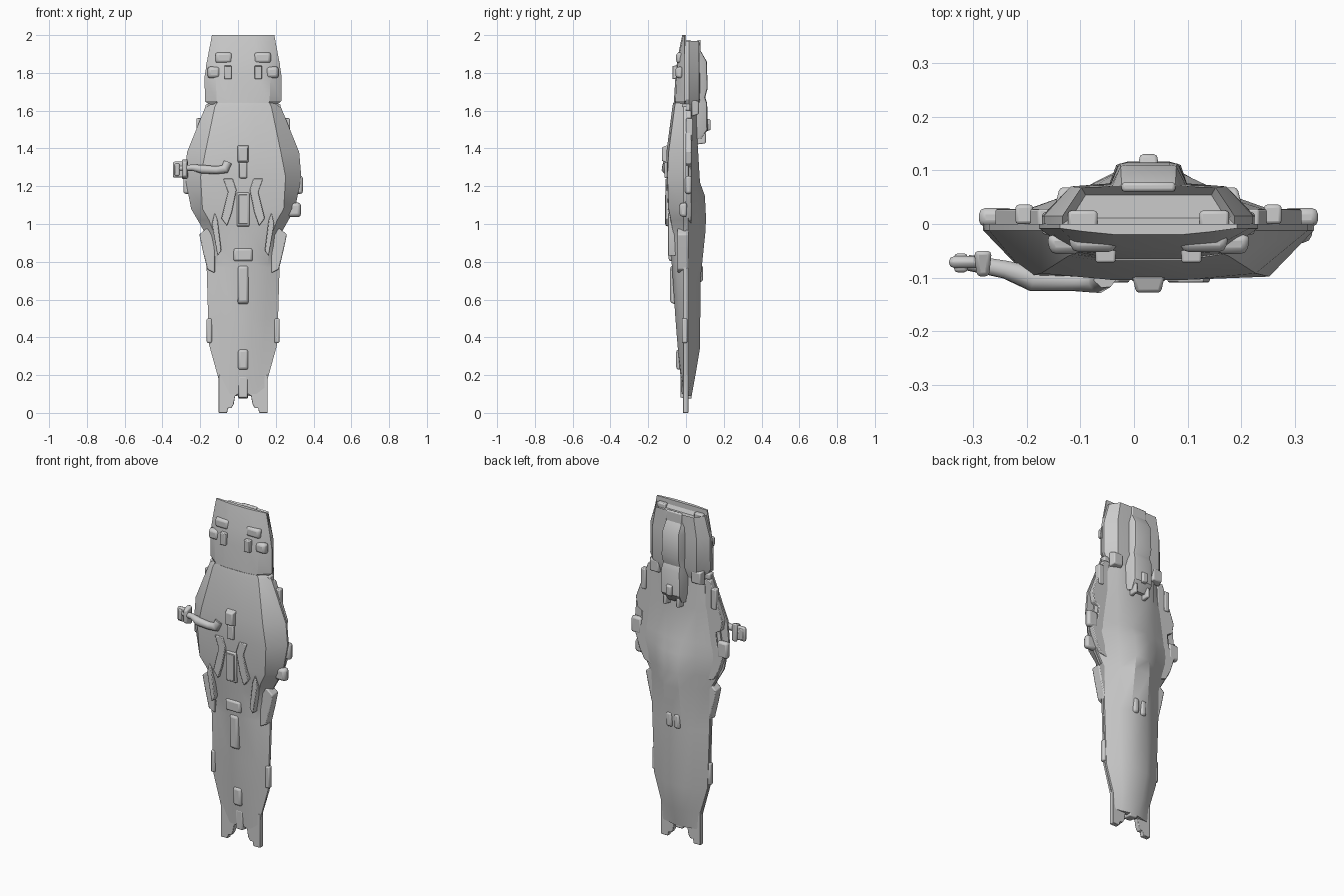
import bpy, bmesh, math
from mathutils import Vector

CX = 0.027  # hull symmetry line (the side arm shifts the bounding box)


def finish(name, bm, bevel=0.0, angle=25):
    bmesh.ops.recalc_face_normals(bm, faces=bm.faces)
    me = bpy.data.meshes.new(name)
    bm.to_mesh(me)
    bm.free()
    ob = bpy.data.objects.new(name, me)
    bpy.context.collection.objects.link(ob)
    if bevel:
        m = ob.modifiers.new("bevel", "BEVEL")
        m.width, m.segments, m.limit_method = bevel, 2, "ANGLE"
    bpy.ops.object.select_all(action="DESELECT")
    ob.select_set(True)
    bpy.context.view_layer.objects.active = ob
    bpy.ops.object.shade_smooth_by_angle(angle=math.radians(angle))
    return ob


def loft(name, sections, edge, cap_inset=0.0, bevel=0.0):
    """Symmetric shell; each section is z, half width, then (half width, y) pairs."""
    bm = bmesh.new()
    rings = []
    for z, w, *rest in sections:
        half = [(w, 0.0), (w, edge)] + list(zip(rest[::2], rest[1::2]))
        pts = half + [(-x, y) for x, y in reversed(half)]
        rings.append([bm.verts.new((CX + x, y, z)) for x, y in pts])
    n = len(rings[0])
    for a, b in zip(rings, rings[1:]):
        for i in range(n):
            j = (i + 1) % n
            bm.faces.new((a[i], a[j], b[j], b[i]))
    bm.faces.new(rings[0])
    top = bm.faces.new(rings[-1])
    if cap_inset:
        bm.normal_update()
        bmesh.ops.inset_region(bm, faces=[top], thickness=cap_inset)
        for v in top.verts:
            v.co.z -= 0.02
    return finish(name, bm, bevel, 28)


def block(name, x, y, z, taper=1.0, bevel=0.006, out=-1):
    """Box from ranges; the face on the 'out' side in y is scaled by taper."""
    bm = bmesh.new()
    bmesh.ops.create_cube(bm, size=1)
    c = [(r[0] + r[1]) / 2 for r in (x, y, z)]
    d = [r[1] - r[0] for r in (x, y, z)]
    for v in bm.verts:
        t = taper if v.co.y * out > 0 else 1
        v.co = (c[0] + v.co.x * d[0] * t, c[1] + v.co.y * d[1], c[2] + v.co.z * d[2] * t)
    return finish(name, bm, bevel)


def plate(name, outline, y0, y1, bevel=0.004):
    """Flat panel from an x,z outline, given thickness in y."""
    bm = bmesh.new()
    f = bm.faces.new([bm.verts.new((x, y0, z)) for x, z in outline])
    r = bmesh.ops.extrude_face_region(bm, geom=[f])
    for v in r["geom"]:
        if isinstance(v, bmesh.types.BMVert):
            v.co.y = y1
    return finish(name, bm, bevel)


def both(name, x, *args, **kw):
    for s, side in ((-1, "left"), (1, "right")):
        r = sorted((CX + s * x[0], CX + s * x[1]))
        block(f"{side}_{name}", r, *args, **kw)


# Front hull shell
loft("front_hull", [
    (0.10, .130, .070, -.016, .020, -.022),
    (0.18, .130, .085, -.022, .025, -.028),
    (0.36, .180, .110, -.028, .035, -.045),
    (0.50, .185, .120, -.034, .040, -.056),
    (0.77, .193, .130, -.050, .045, -.074),
    (0.79, .178, .130, -.052, .045, -.076),
    (0.94, .195, .150, -.065, .055, -.088),
    (1.02, .240, .180, -.080, .060, -.093),
    (1.08, .275, .215, -.092, .070, -.096),
    (1.25, .308, .225, -.098, .080, -.102),
    (1.38, .297, .200, -.092, .070, -.104),
    (1.62, .200, .150, -.060, .060, -.072),
    (1.64, .170, .140, -.056, .060, -.068)], -.012)
# Rear hull shell with central spine
loft("rear_hull", [
    (0.09, .120, .075, .018, .030, .030),
    (0.20, .130, .085, .035, .045, .050),
    (0.35, .175, .105, .050, .055, .075),
    (0.70, .188, .115, .052, .055, .076),
    (0.95, .195, .115, .056, .050, .102),
    (1.03, .240, .125, .060, .045, .106),
    (1.15, .275, .135, .060, .050, .100),
    (1.22, .270, .130, .054, .055, .074),
    (1.42, .240, .130, .045, .060, .062),
    (1.64, .170, .130, .045, .060, .060)], .010)
# Tail: front cowling and engine housing
loft("tail_cowling", [
    (1.62, .165, .125, -.056, .060, -.068),
    (1.65, .202, .140, -.055, .070, -.064),
    (1.78, .204, .145, -.050, .075, -.056),
    (1.88, .188, .130, -.040, .070, -.045),
    (2.00, .165, .120, -.014, .060, -.020)], -.008)
loft("engine_housing", [
    (1.58, .150, .120, .045, .070, .050),
    (1.66, .198, .145, .070, .080, .075),
    (1.85, .195, .145, .070, .080, .072),
    (1.97, .160, .125, .068, .070, .070)], .015, .016)
loft("engine_spine", [
    (1.45, .075, .055, .078, .040, .082),
    (1.50, .080, .060, .110, .040, .116),
    (1.64, .082, .058, .108, .040, .112),
    (1.67, .082, .055, .098, .040, .102),
    (1.72, .082, .055, .112, .040, .115),
    (1.86, .080, .052, .108, .040, .110),
    (1.92, .076, .050, .074, .040, .076)], .050)
block("engine_top_bar", (CX - .05, CX + .05), (.06, .078), (1.90, 1.975))
block("spine_nub", (CX - .02, CX + .02), (.10, .13), (1.49, 1.56), .8, out=1)
both("engine_lower_fin", (.03, .055), (.05, .105), (1.42, 1.49), .8, out=1)
both("engine_side_fairing", (.10, .175), (.03, .068), (1.57, 1.66), .75, out=1)
both("exhaust_corner", (.095, .15), (-.008, .025), (1.93, 1.975))

# Nose prongs, stepped toward the middle
for s, side in ((-1, "left"), (1, "right")):
    prong = [(.130, .20), (.130, 0), (.085, 0), (.080, .025), (.062, .025),
             (.050, .045), (.042, .09), (.025, .10), (.025, .20)]
    plate(f"{side}_nose_prong", [(CX + s * x, z) for x, z in prong], -.016, .012, .003)
    # Side wing edges standing behind the front hull
    wing = [(.18, 1.00), (.23, 1.02), (.262, 1.08), (.30, 1.20), (.25, 1.22), (.24, 1.30),
            (.275, 1.32), (.285, 1.38), (.205, 1.60), (.17, 1.60)]
    plate(f"{side}_wing_back", [(CX + s * x, z) for x, z in wing], -.01, .028)
    # Lower shoulder flare below the widest point
    flare = [(.15, .74), (.190, .76), (.214, .86), (.232, .945), (.195, .975), (.15, .98)]
    plate(f"{side}_shoulder_flare", [(CX + s * x, z) for x, z in flare], -.045, .012, .006)
    # Slanted brace on the front and trapezoid deck wall
    brace = [(.115, .86), (.135, .83), (.165, 1.0), (.150, 1.06), (.135, 1.02)]
    plate(f"{side}_slanted_brace", [(CX + s * x, z) for x, z in brace], -.096, -.05)
    wall = [(.035, 1.18), (.055, 1.24), (.105, 1.24), (.080, 1.17), (.115, 1.03), (.085, .99), (.06, 1.06)]
    plate(f"{side}_deck_wall", [(CX + s * x, z) for x, z in wall], -.109, -.08)

# Edge pods
both("edge_pod", (.250, .316), (-.005, .030), (1.16, 1.255), bevel=.012)
both("upper_edge_rail", (.215, .248), (0, .036), (1.44, 1.56))
both("cowling_notch_block", (.14, .198), (-.02, .022), (1.60, 1.635))
both("lower_side_pad", (.165, .193), (-.022, .008), (.37, .50), bevel=.008)
block("right_hanging_pod", (.26, .335), (-.035, .005), (1.035, 1.115), .85, .014)

# Front deck details down the centre line
block("bridge_fin", (CX - .032, CX + .032), (-.128, -.09), (1.32, 1.42), .72)
block("bridge_neck", (CX - .022, CX + .022), (-.114, -.09), (1.24, 1.33), .9)
block("hangar_frame", (CX - .034, CX + .034), (-.107, -.08), (.985, 1.17), .95)
block("hangar_door", (CX - .024, CX + .024), (-.112, -.09), (1.0, 1.155), bevel=.003)
block("step_block", (CX - .055, CX + .055), (-.092, -.06), (.80, .875), .85, .01)
block("mid_ridge", (CX - .03, CX + .03), (-.084, -.05), (.57, .79), .85, .01)
block("lower_turret", (CX - .028, CX + .028), (-.052, -.03), (.225, .34), .85, .01)
block("nose_sensor", (CX - .026, CX + .026), (-.03, .03), (.075, .20), .9)

# Tail front details
both("tail_hatch", (.06, .10), (-.072, -.03), (1.765, 1.84), .92, .004)
both("tail_pad", (.055, .150), (-.052, -.02), (1.85, 1.91), .85, .012)
both("tail_side_pad", (.12, .190), (-.056, -.02), (1.77, 1.835), .8, .012)

# Pair of small drums on the back
for s, side in ((-1, "left"), (1, "right")):
    block(f"{side}_back_drum", sorted((CX + s * .006, CX + s * .046)), (.05, .09), (.69, .785), .9, .012, 1)

# Jointed arm across the front left
path = [(-.055, -.096, 1.325), (-.07, -.104, 1.29), (-.115, -.104, 1.285),
        (-.19, -.102, 1.29), (-.24, -.085, 1.298), (-.31, -.072, 1.295)]
cu = bpy.data.curves.new("side_arm", "CURVE")
cu.dimensions, cu.bevel_depth, cu.bevel_resolution, cu.use_fill_caps = "3D", .022, 2, True
sp = cu.splines.new("POLY")
sp.points.add(len(path) - 1)
for p, co, r in zip(sp.points, path, (1.1, 1.2, 1.0, 1.1, .8, .7)):
    p.co, p.radius = (*co, 1), r
arm = bpy.data.objects.new("side_arm", cu)
bpy.context.collection.objects.link(arm)
block("arm_head", (-.345, -.285), (-.082, -.06), (1.245, 1.33), bevel=.01)
block("arm_head_block", (-.335, -.310), (-.090, -.055), (1.255, 1.32))
block("arm_clamp", (-.298, -.265), (-.098, -.05), (1.235, 1.345), .7, .008)
